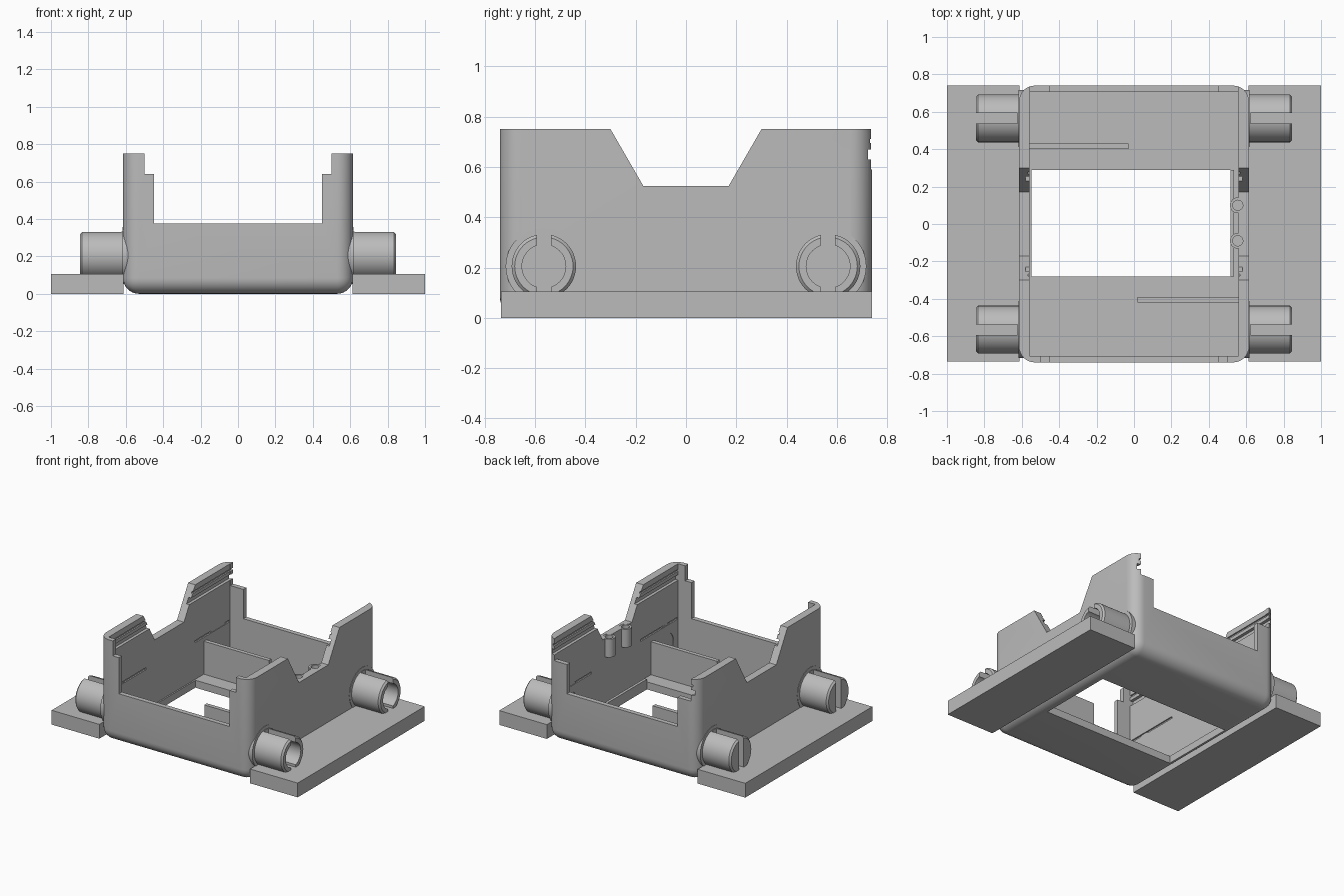
import bpy, bmesh, math
from mathutils import Matrix

if "Cube" in bpy.data.objects:
    bpy.data.objects.remove(bpy.data.objects["Cube"])

grey = bpy.data.materials.new("light grey")
grey.diffuse_color = (0.50, 0.50, 0.50, 1)
grey.use_nodes = True
grey.node_tree.nodes["Principled BSDF"].inputs["Base Color"].default_value = grey.diffuse_color


def finish(name, bm):
    bmesh.ops.recalc_face_normals(bm, faces=bm.faces)
    me = bpy.data.meshes.new(name)
    bm.to_mesh(me)
    bm.free()
    me.materials.append(grey)
    ob = bpy.data.objects.new(name, me)
    bpy.context.collection.objects.link(ob)
    return ob


def box(name, x0, x1, y0, y1, z0, z1, round_by=0):
    bm = bmesh.new()
    bmesh.ops.create_cube(bm, size=1)
    for v in bm.verts:
        v.co = ((x0 + x1) / 2 + v.co.x * (x1 - x0),
                (y0 + y1) / 2 + v.co.y * (y1 - y0),
                (z0 + z1) / 2 + v.co.z * (z1 - z0))
    if round_by:  # round every edge except the top rim
        edges = [e for e in bm.edges if min(v.co.z for v in e.verts) < z1 - 1e-4]
        bmesh.ops.bevel(bm, geom=edges, offset=round_by, segments=8,
                        profile=0.5, affect='EDGES')
    return finish(name, bm)


def prism(name, pts, axis, a, b):
    """Extrude a 2D outline: axis 'x' takes (y, z), axis 'y' takes (x, z)."""
    bm = bmesh.new()
    put = (lambda p, t: (t, p[0], p[1])) if axis == 'x' else (lambda p, t: (p[0], t, p[1]))
    face = bm.faces.new([bm.verts.new(put(p, a)) for p in pts])
    ext = bmesh.ops.extrude_face_region(bm, geom=[face])
    for v in ext['geom']:
        if isinstance(v, bmesh.types.BMVert):
            v.co['xyz'.index(axis)] = b
    return finish(name, bm)


def rod(name, r, axis, centre, length, tip=0):
    """Cylinder centred on a point, optionally with a chamfered end."""
    bm = bmesh.new()
    bmesh.ops.create_cone(bm, cap_ends=True, segments=48, radius1=r, radius2=r, depth=length)
    if tip:
        edges = [e for e in bm.edges if all(v.co.z > 0 for v in e.verts)]
        bmesh.ops.bevel(bm, geom=edges, offset=tip, segments=1, affect='EDGES')
    rot = Matrix.Identity(4)
    if axis:
        rot = Matrix.Rotation(math.pi / 2 * axis, 4, 'Y')
    bm.transform(Matrix.Translation(centre) @ rot)
    return finish(name, bm)


def cut(target, *cutters):
    bpy.context.view_layer.objects.active = target
    for c in cutters:
        m = target.modifiers.new("cut", 'BOOLEAN')
        m.operation, m.solver, m.object = 'DIFFERENCE', 'EXACT', c
        bpy.ops.object.modifier_apply(modifier=m.name)
        bpy.data.objects.remove(c)


def smooth(ob):
    bpy.ops.object.select_all(action='DESELECT')
    ob.select_set(True)
    bpy.context.view_layer.objects.active = ob
    bpy.ops.object.shade_smooth_by_angle(angle=math.radians(30))


# Tray shell: rounded box, hollowed, with floor window
shell = box("tray_shell", -.615, .615, -.74, .74, 0, .75, .085)
cut(shell,
    box("cavity", -.558, .558, -.705, .705, .055, 1),
    box("floor_window", -.548, .515, -.282, .29, -.1, .2),
    # side wall notches
    prism("side_notch", [(-.17, .525), (.17, .525), (.3, .75), (.444, 1), (-.444, 1), (-.3, .75)],
          'x', -.8, .8),
    # stepped openings in the front and back walls
    prism("front_opening", [(-.45, .375), (.45, .375), (.45, .64), (.5, .64), (.5, 1),
                            (-.5, 1), (-.5, .64), (-.45, .64)], 'y', -.9, -.6),
    prism("back_opening", [(-.45, .375), (.45, .375), (.45, .59), (.555, .59), (.555, 1),
                           (-.555, 1), (-.555, .59), (-.45, .59)], 'y', .6, .9))

# Slide grooves and narrow slots inside both side walls
for s in (-1, 1):
    x0, x1 = sorted((s * .5, s * .58))
    x2, x3 = sorted((s * .5, s * .568))
    cut(shell,
        box("slide_groove", x0, x1, -.704, .9, .63, .67),
        box("thin_groove", x2, x3, -.704, .9, .695, .71),
        box("rear_slot", x2, x3, .3, .7, .325, .34),
        box("front_slot", x2, x3, -.7, -.27, .345, .36))

# Split sockets with base collars, bored through the side walls
CZ = .205
for s, side in ((-1, "left"), (1, "right")):
    for cy, end in ((-.565, "front"), (.565, "back")):
        def at(x):
            return (s * x, cy, CZ)
        cut(shell, rod("wall_bore", .087, s, at(.6), .3))
        collar = rod(f"{side}_{end}_collar", .152, s, at(.59), .056)
        cut(collar, rod("bore", .087, s, at(.6), .4))
        smooth(collar)
        socket = rod(f"{side}_{end}_socket", .128, s, at(.7225), .245, .012)
        x0, x1 = sorted((s * .622, s * .9))
        cut(socket, rod("bore", .087, s, at(.7), .6),
            box("split", x0, x1, cy - .028, cy + .028, 0, .5))
        smooth(socket)
    # Mounting slab along each side
    x0, x1 = sorted((s * .613, s))
    box(f"{side}_mounting_slab", x0, x1, -.735, .74, 0, .105)
smooth(shell)

# Upright divider ribs on the floor
box("back_rib", -.57, -.03, .4, .43, .04, .297)
box("front_rib", .02, .57, -.42, -.39, .04, .297)
# Low lip beside the floor window
box("window_lip", .515, .535, -.282, .29, .03, .075)

# Screw posts on the right wall
for i, y in enumerate((-.09, .1)):
    post = rod(f"screw_post_{i + 1}", .042, 0, (.555, y, .456), .134)
    cut(post, rod("screw_hole", .027, 0, (.555, y, .5), .12))
    cut(shell, rod("post_pocket", .04, 0, (.555, y, .5), .12))
    smooth(post)
